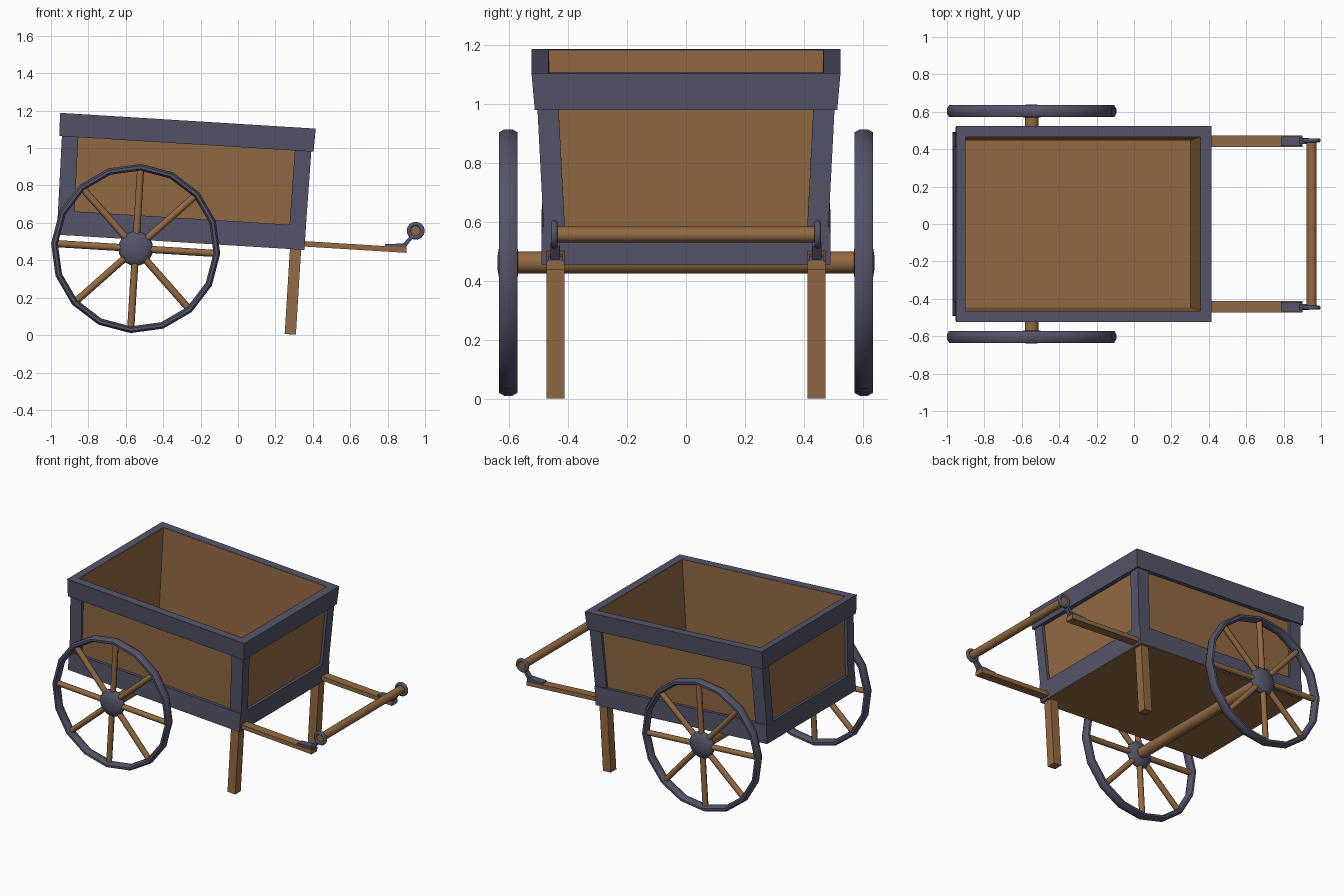
import bpy, bmesh, math
from mathutils import Matrix, Vector

if "Cube" in bpy.data.objects:
    bpy.data.objects.remove(bpy.data.objects["Cube"])

TILT = 0.0615                                   # cart body leans down towards the handle
BODY = Matrix.Translation((-0.97, 0, 0.537)) @ Matrix.Rotation(TILT, 4, 'Y')
WORLD = Matrix.Identity(4)


def material(name, rgb):
    m = bpy.data.materials.new(name)
    m.diffuse_color = (*rgb, 1)
    m.use_nodes = True
    m.node_tree.nodes["Principled BSDF"].inputs["Base Color"].default_value = m.diffuse_color
    return m


WOOD = material("brown wood", (0.29, 0.145, 0.056))
IRON = material("blue grey iron", (0.09, 0.09, 0.145))


def finish(name, bm, mat, matrix=WORLD, smooth=None):
    bmesh.ops.recalc_face_normals(bm, faces=bm.faces)
    bm.transform(matrix)
    me = bpy.data.meshes.new(name)
    bm.to_mesh(me)
    bm.free()
    me.materials.append(mat)
    ob = bpy.data.objects.new(name, me)
    bpy.context.collection.objects.link(ob)
    if smooth:
        bpy.ops.object.select_all(action='DESELECT')
        ob.select_set(True)
        bpy.context.view_layer.objects.active = ob
        bpy.ops.object.shade_smooth_by_angle(angle=math.radians(smooth))
    return ob


def loft(name, loops, mat, matrix=WORLD, closed=False, smooth=None):
    """Skin a list of point loops; cap the ends, or join last to first."""
    bm = bmesh.new()
    rows = [[bm.verts.new(p) for p in loop] for loop in loops]
    n = len(rows[0])
    for k in range(len(rows) if closed else len(rows) - 1):
        a, b = rows[k], rows[(k + 1) % len(rows)]
        for i in range(n):
            j = (i + 1) % n
            bm.faces.new((a[i], a[j], b[j], b[i]))
    if not closed:
        bm.faces.new(rows[0])
        bm.faces.new(rows[-1])
    return finish(name, bm, mat, matrix, smooth)


def rect(x0, x1, y, z):
    return [(x0, -y, z), (x1, -y, z), (x1, y, z), (x0, y, z)]


def box(name, x, y, z, mat, matrix=WORLD):
    return loft(name, [[(x[0], y[0], h), (x[1], y[0], h), (x[1], y[1], h), (x[0], y[1], h)]
                       for h in z], mat, matrix)


def rod(name, p, q, r, mat, segs=12):
    p, q = Vector(p), Vector(q)
    bm = bmesh.new()
    bmesh.ops.create_cone(bm, cap_ends=True, segments=segs, radius1=r, radius2=r,
                          depth=(q - p).length)
    m = Matrix.Translation((p + q) / 2) @ (q - p).to_track_quat('Z', 'Y').to_matrix().to_4x4()
    return finish(name, bm, mat, m, 50)


def hoop(name, c, major, rad, wide, segs, sides, mat):
    """Ring about the y axis with an elliptical section."""
    loops = []
    for i in range(segs):
        a = math.tau * i / segs - TILT
        loop = []
        for j in range(sides):
            b = math.tau * (j + 0.5) / sides
            k = 1 / math.cos(math.pi / sides)
            r = major + rad * k * math.cos(b)
            loop.append((c[0] + r * math.cos(a), c[1] + wide * k * math.sin(b),
                         c[2] + r * math.sin(a)))
        loops.append(loop)
    return loft(name, loops, mat, closed=True, smooth=50)


# Tub: wooden walls and floor
loft("tub_walls", [rect(0.02, 1.308, 0.463, 0.004), rect(0.016, 1.314, 0.490, 0.649),
                   rect(0.03, 1.287, 0.465, 0.649), rect(0.045, 1.272, 0.445, 0.004)],
     WOOD, BODY, closed=True)
loft("tub_floor", [rect(0.001, 1.327, 0.489, 0.0), rect(0.001, 1.327, 0.489, 0.003)], WOOD, BODY)
loft("floor_boards", [rect(0.03, 1.29, 0.455, 0.002), rect(0.03, 1.29, 0.455, 0.03)], WOOD, BODY)

# Frame: lower band, flared top rim, corner posts
loft("lower_band", [rect(0, 1.328, 0.491, 0.002), rect(0, 1.328, 0.489, 0.13),
                    rect(0.035, 1.293, 0.455, 0.13), rect(0.035, 1.293, 0.455, 0.002)],
     IRON, BODY, closed=True)
loft("top_rim", [rect(-0.017, 1.344, 0.513, 0.527), rect(-0.022, 1.348, 0.524, 0.651),
                 rect(0.028, 1.289, 0.467, 0.651), rect(0.022, 1.296, 0.467, 0.527)],
     IRON, BODY, closed=True)
for end, x0, x1, d in (("back", 0.0, -0.004, 1), ("front", 1.328, 1.332, -1)):
    for side, s in (("left", 1), ("right", -1)):
        def corner(x, y, z):
            w, h, t = 0.088, 0.072, 0.034
            return [(x + d * a, s * (y - b), z) for a, b in
                    ((0, 0), (w, 0), (w, t), (t, t), (t, h), (0, h))]
        loft(f"{end}_{side}_post", [corner(x0, 0.483, 0.125), corner(x1, 0.504, 0.53)], IRON, BODY)

# Axle
HUB = (-0.547, 0.463)
rod("axle", (HUB[0], -0.6, HUB[1]), (HUB[0], 0.6, HUB[1]), 0.037, WOOD, 16)

# Cross bar of the handle
GRIP = (0.95, 0.558)
rod("handle_bar", (GRIP[0], -0.452, GRIP[1]), (GRIP[0], 0.452, GRIP[1]), 0.027, WOOD, 16)

for side, s in (("left", 1), ("right", -1)):
    # Wheel: rim, hub and eight spokes
    y = s * 0.603
    hoop(f"{side}_wheel_rim", (HUB[0], y, HUB[1]), 0.435, 0.018, 0.032, 16, 8, IRON)
    bm = bmesh.new()
    bmesh.ops.create_uvsphere(bm, u_segments=20, v_segments=12, radius=0.093)
    m = (Matrix.Translation((HUB[0], y, HUB[1])) @ Matrix.Diagonal((1, 0.4, 1, 1))
         @ Matrix.Rotation(math.pi / 2, 4, 'X'))
    finish(f"{side}_wheel_hub", bm, IRON, m, 60)
    for i in range(8):
        a = math.tau * i / 8 - TILT
        rod(f"{side}_spoke_{i + 1}", (HUB[0], y, HUB[1]),
            (HUB[0] + 0.428 * math.cos(a), y, HUB[1] + 0.428 * math.sin(a)), 0.019, WOOD, 8)

    # Leg and pull shaft
    ys = sorted((s * 0.412, s * 0.473))
    box(f"{side}_leg", (1.25, 1.31), ys, (-0.455, 0.001), WOOD, BODY)
    box(f"{side}_shaft", (1.30, 1.872), ys, (0.018, 0.047), WOOD, BODY)

    # Bent iron bracket and ring that hold the bar
    plate = [(0.785, 0.468), (0.785, 0.486), (0.885, 0.490), (0.90, 0.484), (0.90, 0.466)]
    arm = [(0.87, 0.472), (0.87, 0.489), (0.885, 0.491), (0.921, 0.532), (0.935, 0.519),
           (0.90, 0.474)]
    for part, pts, half in (("plate", plate, 0.025), ("arm", arm, 0.016)):
        loft(f"{side}_bracket_{part}",
             [[(x, s * 0.443 + k * half, z) for x, z in pts] for k in (-1, 1)], IRON)
    hoop(f"{side}_handle_ring", (GRIP[0], s * 0.447, GRIP[1]), 0.0365, 0.0115, 0.011, 16, 8, IRON)
